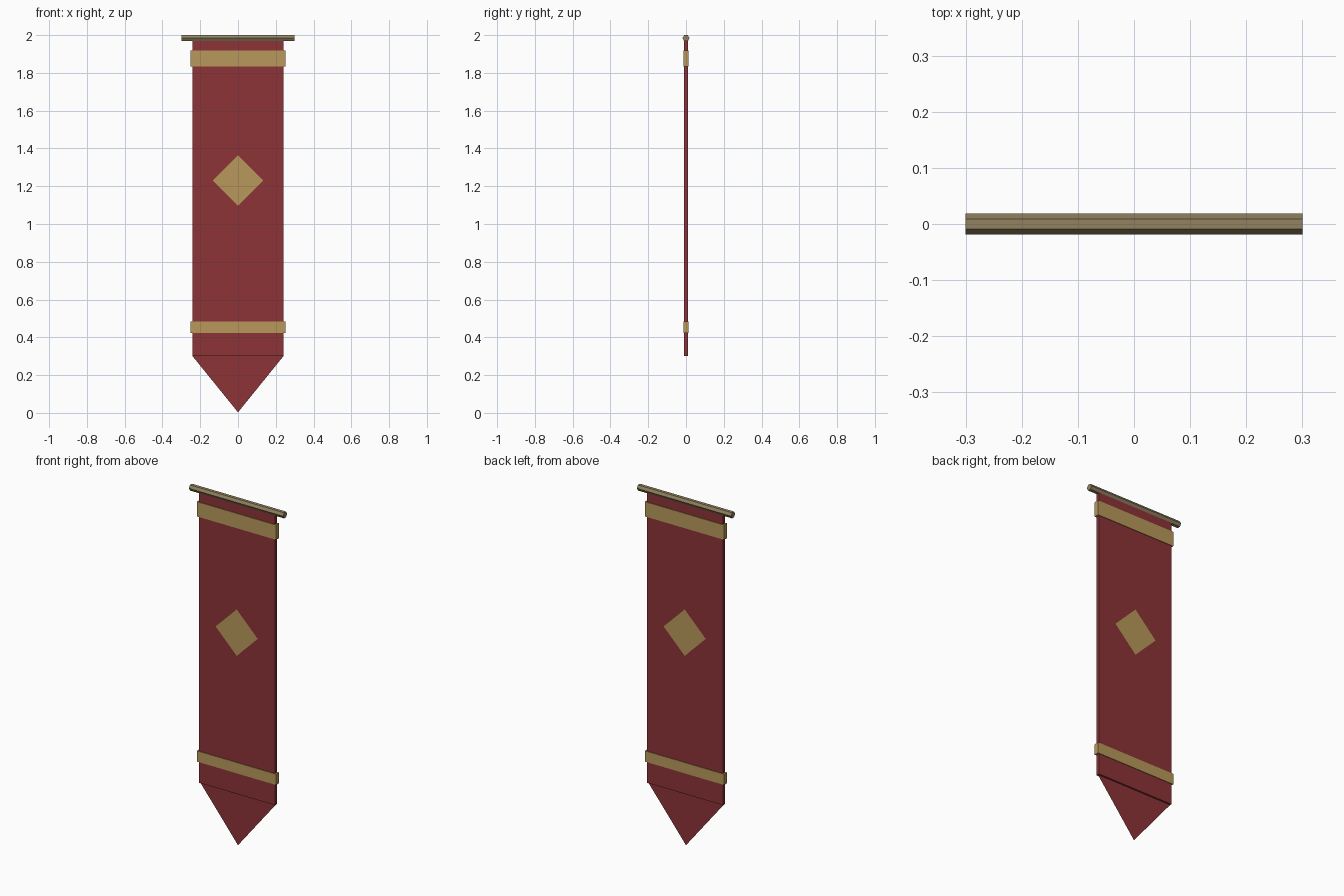
import bpy, bmesh, math
from mathutils import Matrix

if "Cube" in bpy.data.objects:
    bpy.data.objects.remove(bpy.data.objects["Cube"])


def material(name, srgb):
    lin = [((c / 255 + 0.055) / 1.055) ** 2.4 for c in srgb]
    m = bpy.data.materials.new(name)
    m.diffuse_color = (*lin, 1)
    m.use_nodes = True
    m.node_tree.nodes["Principled BSDF"].inputs["Base Color"].default_value = m.diffuse_color
    return m


RED = material("red cloth", (140, 52, 55))
GOLD = material("gold trim", (184, 153, 91))
WOOD = material("dull brass rod", (146, 130, 96))


def finish(name, bm, mat):
    me = bpy.data.meshes.new(name)
    bm.to_mesh(me)
    bm.free()
    me.materials.append(mat)
    ob = bpy.data.objects.new(name, me)
    bpy.context.collection.objects.link(ob)
    return ob


def box(name, half_x, half_y, z0, z1, mat):
    bm = bmesh.new()
    bmesh.ops.create_cube(bm, size=1, matrix=Matrix.Translation((0, 0, (z0 + z1) / 2))
                          @ Matrix.Diagonal((2 * half_x, 2 * half_y, z1 - z0, 1)))
    return finish(name, bm, mat)


def plate(name, outline, y, mat, flip=False):
    bm = bmesh.new()
    verts = [bm.verts.new((x, y, z)) for x, z in outline]
    bm.faces.new(verts[::-1] if flip else verts)
    return finish(name, bm, mat)


# Cloth panel and its thin pointed tail
box("cloth_panel", 0.242, 0.01, 0.302, 1.98, RED)
plate("pointed_tail", [(-0.242, 0.302), (0, 0.003), (0.242, 0.302)], 0, RED)

# Trim bands wrapped around the cloth
box("upper_band", 0.252, 0.0135, 1.833, 1.918, GOLD)
box("lower_band", 0.252, 0.0135, 0.422, 0.484, GOLD)

# Diamond emblem on both faces
R, CZ = 0.134, 1.231
diamond = [(-R, CZ), (0, CZ - R), (R, CZ), (0, CZ + R)]
plate("front_diamond", diamond, -0.012, GOLD)
plate("back_diamond", diamond, 0.012, GOLD, flip=True)

# Six-sided hanging rod with flat top and bottom
bm = bmesh.new()
r = 0.0185
bmesh.ops.create_cone(bm, cap_ends=True, segments=6, radius1=r, radius2=r, depth=0.6,
                      matrix=Matrix.Translation((0, 0, 2 - r * math.cos(math.pi / 6)))
                      @ Matrix.Rotation(math.pi / 2, 4, 'Y'))
# the corners must point along y
ys = max(abs(v.co.y) for v in bm.verts)
if ys < r * 0.95:
    bmesh.ops.rotate(bm, verts=bm.verts, cent=(0, 0, 2 - r * math.cos(math.pi / 6)),
                     matrix=Matrix.Rotation(math.pi / 6, 3, 'X'))
finish("hanging_rod", bm, WOOD)
